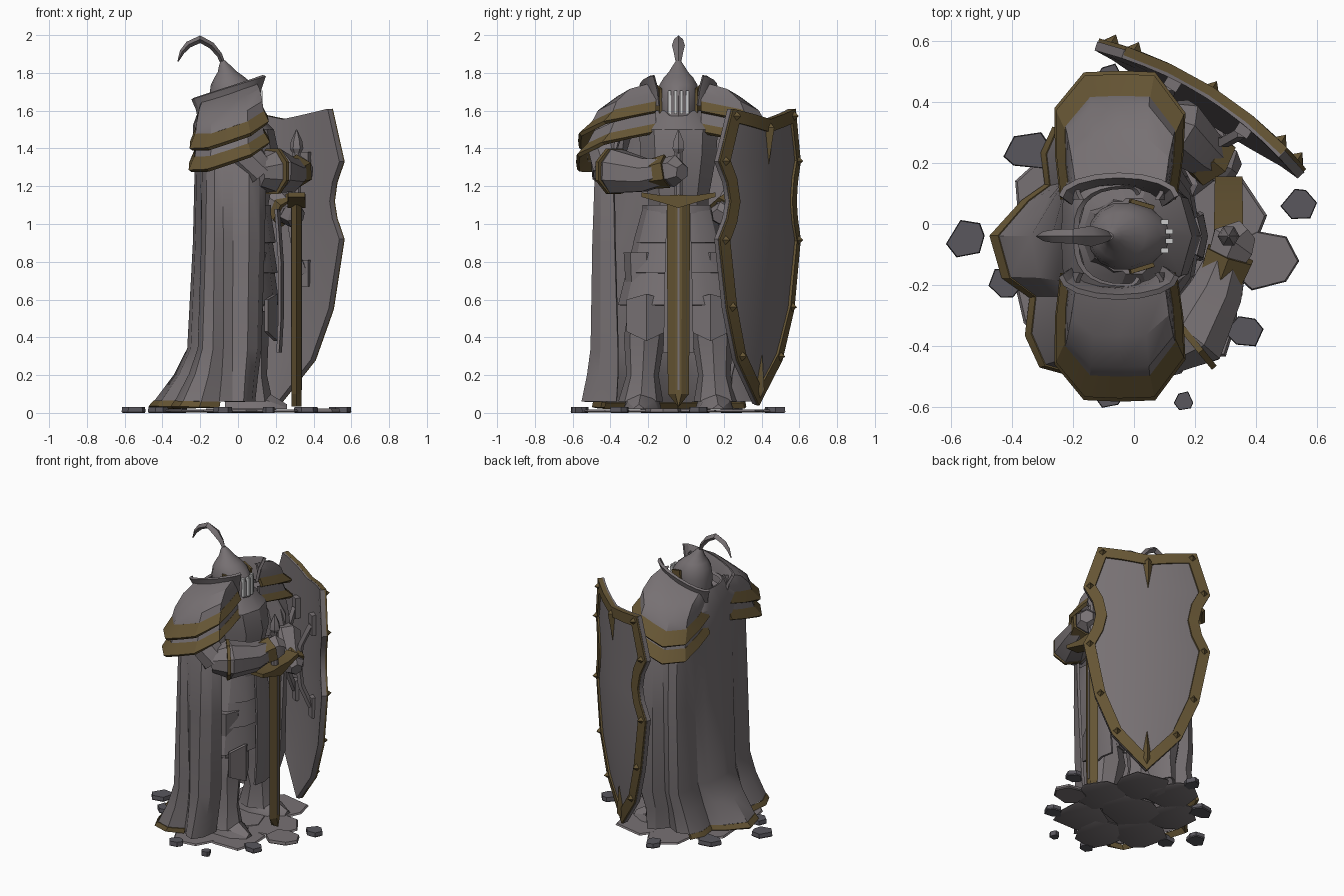
import bpy, bmesh, random
from math import sin, cos, pi, radians
from mathutils import Vector as V

if "Cube" in bpy.data.objects:
    bpy.data.objects.remove(bpy.data.objects["Cube"])
random.seed(4)
def material(name, *c):
    m = bpy.data.materials.new(name); m.diffuse_color = (*c, 1); return m
gold = material("gold", .13, .09, .034)
steel = material("steel", .185, .165, .172)
dark = material("dark_stone", .1, .095, .11)
pale = material("pale_bars", .55, .57, .56)
CY = -0.04  # body mirror plane

def finish(name, bm, mat=None, solid=0):
    bmesh.ops.remove_doubles(bm, verts=bm.verts, dist=1e-5)
    bmesh.ops.recalc_face_normals(bm, faces=bm.faces)
    me = bpy.data.meshes.new(name); bm.to_mesh(me); bm.free()
    ob = bpy.data.objects.new(name, me); bpy.context.collection.objects.link(ob)
    if solid:  # bake the thickness so plate rims shade sharp
        m = ob.modifiers.new("thick", "SOLIDIFY"); m.thickness = solid; m.offset = 0
        me = bpy.data.meshes.new_from_object(ob.evaluated_get(bpy.context.evaluated_depsgraph_get()))
        ob.modifiers.clear(); ob.data = me
    me.shade_smooth(); me.set_sharp_from_angle(angle=radians(28))
    me.materials.clear(); me.materials.append(mat or steel)
    return ob

def loft(name, rings, mat=None, loop=True, cap=True, solid=0):
    bm = bmesh.new()
    rows = [[bm.verts.new(p) for p in r] for r in rings]
    n = len(rows[0])
    for a, b in zip(rows, rows[1:]):
        for i in range(n if loop else n - 1):
            j = (i + 1) % n
            bm.faces.new((a[i], a[j], b[j], b[i]))
    if loop and cap:
        bm.faces.new(rows[0]); bm.faces.new(rows[-1])
    return finish(name, bm, mat, solid)

def oval(cx, cy, z, rx, ry, n=10, front=1):
    r = []
    for i in range(n):
        a = 2 * pi * i / n
        r.append((cx + rx * cos(a) * (front if cos(a) > 0 else 1), cy + ry * sin(a), z))
    return r

def limb(name, pts, radii, mat=None, n=8):
    pts = [V(p) for p in pts]; rings = []
    for i, p in enumerate(pts):
        t = (pts[min(i + 1, len(pts) - 1)] - pts[max(i - 1, 0)]).normalized()
        s = t.cross(V((0, 0, 1)) if abs(t.z) < .9 else V((1, 0, 0))).normalized()
        q = s.cross(t)
        rings.append([p + radii[i] * (s * cos(2 * pi * (k + .5) / n) + q * sin(2 * pi * (k + .5) / n)) for k in range(n)])
    return loft(name, rings, mat)

def box(name, c, s, mat=None, rot=0):
    bm = bmesh.new(); bmesh.ops.create_cube(bm, size=1)
    for v in bm.verts: v.co = V((v.co.x * s[0], v.co.y * s[1], v.co.z * s[2]))
    ob = finish(name, bm, mat); ob.location = c; ob.rotation_euler.z = rot
    return ob

def pyramid(name, base, apex, mat=None):
    bm = bmesh.new(); b = [bm.verts.new(p) for p in base]; a = bm.verts.new(apex)
    bm.faces.new(b)
    for i in range(len(b)): bm.faces.new((b[i], b[(i + 1) % len(b)], a))
    return finish(name, bm, mat)

def spow(v, e): return (1 if v >= 0 else -1) * abs(v) ** e

# broken stone base and debris
def slab(x, y, r, z0, z1, n=7, name="stone_slab", mat=None):
    ang = [2 * pi * (i + random.uniform(-.25, .25)) / n for i in range(n)]
    rad = [r * random.uniform(.85, 1.1) for _ in ang]
    loft(name, [[(x + k * q * cos(a), y + k * q * sin(a), z) for a, q in zip(ang, rad)]
                for k, z in ((.92, z0), (1, z0 + .006), (.95, z1))], mat)
slab(0, CY, .2, 0, .022)
for i in range(7):
    a = 2 * pi * i / 7 + .1
    slab(.0 + .26 * cos(a), CY + .34 * sin(a), .175, .002, random.uniform(.016, .026))
slab(.42, -.12, .115, 0, .024)
for x, y, r in ((-.55, -.05, .065), (-.42, -.19, .055), (-.35, .24, .075), (.36, -.35, .06), (.165, -.58, .033),
                (-.08, -.56, .05), (.545, .06, .06), (-.08, .47, .055)):
    slab(x, y, r, 0, .032, 6, "stone_debris", dark)

# cape with folds, flaring wider on the sword side
def cape_ring(z, rxb, rxf, ry, fold, e=.8):
    pts = []; n = 20
    for i in range(n + 1):
        a = radians(52 + 256 * i / n)
        k = 1 - fold * (0, .3, 1, .3)[(i + 2) % 4]
        k *= 1 - .16 * max(0, min(1, (.34 - z) / .2)) * (sin(a) > .2)
        c, s = spow(cos(a), e), spow(sin(a), e - .1)
        pts.append((-.02 + k * (rxf if c > 0 else rxb) * c, CY + k * ry * s, z))
    return pts
CR = [(1.63, .17, .05, .16, 0), (1.52, .21, .12, .36, .03), (1.32, .2, .26, .44, .08), (.9, .21, .26, .455, .13),
      (.34, .24, .25, .465, .18, .85), (.2, .31, .23, .485, .2, .92), (.06, .415, .21, .515, .22, .97)]
loft("cape", [cape_ring(*c) for c in CR], loop=False, solid=.018)
loft("cape_hem", [cape_ring(.058, .417, .21, .517, .22, .97)[6:-4], cape_ring(.028, .445, .21, .525, .22, .97)[6:-4]], gold, loop=False, solid=.024)

# torso, waist and skirt plates
loft("breastplate", [oval(0, CY, z, x, y, 10) for z, x, y in
     ((1.0, .14, .16), (1.15, .17, .17), (1.36, .22, .21), (1.5, .19, .22), (1.6, .09, .13))])
loft("gorget", [oval(-.03, CY, z, r, r, 10) for z, r in ((1.45, .17), (1.55, .13), (1.6, .12))])
for z0, z1, x0, y0 in ((1.08, .9, .15, .18), (.93, .74, .16, .22), (.77, .57, .17, .26)):
    loft("skirt_plate", [oval(.01, CY, z0, x0, y0, 12), oval(.01, CY, z1, x0 + .03, y0 + .05, 12)], cap=False, solid=.02)
loft("belt", [oval(.01, CY, z, .165, .19, 12) for z in (1.04, 1.1)])
loft("tabard", [[(x, CY - w, z), (x + .015, CY, z), (x, CY + w, z)] for x, w, z in
     ((.2, .06, 1.08), (.22, .07, .8), (.22, .075, .5), (.21, .08, .32))], loop=False, solid=.015)

ARC = [(.85, 0), (.95, .35), (1, .68), (.55, 1), (0, 1.01), (-.55, 1), (-1, .72), (-.98, .35), (-.9, 0)]
for s in (-1, 1):
    # legs and armoured boots
    y = CY + s * .17
    loft("thigh", [oval(.03, y, z, r, r, 8) for z, r in ((.85, .12), (.5, .1))])
    loft("greave", [oval(x, y + s * o, z, r, r * .95, 8, 1.15) for z, x, r, o in
         ((.54, .05, .1, 0), (.4, .03, .115, .01), (.2, .05, .09, .02), (.06, .04, .125, .03))])
    loft("knee_plate", [[(.15, y - .1, z), (.2, y, z + d), (.15, y + .1, z)] for z, d in ((.6, .03), (.5, 0), (.43, -.05))],
         loop=False, solid=.02)
    loft("boot", [[(x, y + s * o - w, .02), (x, y + s * o - w * .8, h * .6), (x, y + s * o, h),
                   (x, y + s * o + w * .8, h * .6), (x, y + s * o + w, .02)] for x, w, h, o in
         ((-.07, .07, .1, .01), (.05, .1, .16, .02), (.17, .09, .1, .03), (.26, .03, .045, .04))])
    # layered pauldrons with flared trim, and standing collar
    def arc(rx, ry, zb, off=.12):
        return [(-.045 + rx * a, CY + s * (off + ry * b), zb + .34 * rx * a - .25 * ry * b) for a, b in ARC]
    loft("pauldron_lower", [arc(.165, .32, 1.54), arc(.18, .365, 1.46)], loop=False, solid=.016)
    loft("pauldron_lower_trim", [arc(.178, .355, 1.475), arc(.208, .41, 1.425)], gold, loop=False, solid=.022)
    loft("pauldron_upper", [arc(.14, .06, 1.7), arc(.155, .2, 1.69), arc(.168, .3, 1.64), arc(.174, .33, 1.59)], loop=False, solid=.016)
    loft("pauldron_upper_trim", [arc(.172, .315, 1.595), arc(.203, .4, 1.535)], gold, loop=False, solid=.022)
    loft("collar", [[(-.05 + w * cos(a), CY + s * (o + .07 * sin(a)), z + .32 * w * cos(a)) for a in [pi * i / 8 for i in range(9)]]
         for w, o, z in ((.15, .1, 1.58), (.165, .11, 1.66), (.19, .13, 1.725))], loop=False, solid=.018)
    # visor frame hugging the helmet
    def hp(a, z): return (-.04 + .172 * cos(radians(a)), CY + s * .118 * sin(radians(a)), z)
    loft("visor_trim", [[hp(a, z), hp(b, z + d)] for a, b, z, d in
         ((80, 52, 1.735, -.02), (82, 54, 1.66, 0), (78, 52, 1.57, .015), (45, 40, 1.525, .04), (0, 0, 1.505, .04))],
         gold, loop=False, solid=.014)

# helmet, visor bars, plume
loft("helmet", [oval(-.04 + d, CY, z, r, r, 14, f) for z, r, f, d in
     ((1.5, .09, 1.45, 0), (1.55, .108, 1.48, 0), (1.68, .112, 1.42, 0), (1.735, .104, 1.2, 0), (1.775, .08, 1.05, -.005),
      (1.805, .052, 1, -.015), (1.84, .03, 1, -.03), (1.865, .012, 1, -.04))])
for y in (-.047, -.016, .016, .047):
    box("visor_bar", (.124 - abs(y) * .5, CY + y, 1.645), (.025, .016, .125), pale)
loft("plume", [[(x + t * nx, CY, z + t * nz), (x, CY - w, z), (x - t * nx, CY, z - t * nz), (x, CY + w, z)] for x, z, w, t, nx, nz in
     ((-.075, 1.84, .012, .012, .9, .3), (-.098, 1.895, .022, .015, .85, .5), (-.14, 1.945, .034, .018, .6, .8), (-.2, 1.978, .024, .02, 0, 1),
      (-.262, 1.95, .022, .018, -.6, .8), (-.297, 1.91, .016, .013, -.8, .6), (-.318, 1.86, .003, .003, -1, .3))])

# right arm
limb("right_upper_arm", [(-.03, -.38, 1.5), (.03, -.42, 1.37), (.12, -.41, 1.26)], [.1, .1, .09])
limb("right_forearm", [(.1, -.43, 1.27), (.19, -.37, 1.28), (.27, -.22, 1.26), (.31, -.1, 1.28)], [.075, .125, .095, .07])
limb("right_elbow_trim", [(.18, -.385, 1.28), (.196, -.372, 1.28)], [.13, .128], gold)
limb("right_cuff", [(.285, -.18, 1.265), (.315, -.1, 1.28)], [.08, .09], gold, 6)
limb("right_fist", [(.3, -.12, 1.28), (.325, -.06, 1.28), (.37, -.02, 1.275)], [.07, .085, .045], None, 6)
# left arm reaching for the shield
limb("left_upper_arm", [(-.03, .3, 1.5), (.03, .33, 1.35), (.08, .32, 1.18)], [.1, .1, .09])
limb("left_forearm", [(.06, .34, 1.19), (.14, .31, 1.16), (.22, .24, 1.1), (.27, .2, 1.06)], [.07, .11, .085, .065])
limb("left_cuff", [(.225, .235, 1.09), (.26, .205, 1.06)], [.085, .095], gold, 6)
limb("left_fist", [(.25, .21, 1.07), (.3, .19, 1.05), (.33, .17, 1.04)], [.065, .07, .04], None, 6)

# sword, point down
SX = .31
loft("blade", [[(SX + .026, CY - w * .3, z), (SX, CY - w, z), (SX - .026, CY - w * .3, z),
                (SX - .026, CY + w * .3, z), (SX, CY + w, z), (SX + .026, CY + w * .3, z)] for z, w in
     ((1.12, .062), (.1, .056), (.035, .004))], gold)
box("blade_fuller", (SX, CY, .61), (.058, .012, .98))
loft("sword_guard", [[(SX - d, y, z - h), (SX + d, y, z - h), (SX + d, y, z + h), (SX - d, y, z + h)] for y, z, d, h in
     ((-.235, 1.155, .045, .012), (-.12, 1.13, .047, .02), (CY, 1.12, .048, .035), (.04, 1.13, .047, .02), (.155, 1.155, .045, .012))], gold)
limb("sword_grip", [(SX, CY, 1.13), (SX, CY, 1.4)], [.025, .022])
limb("pommel", [(SX, CY, z) for z in (1.37, 1.4, 1.44, 1.5)], [.02, .036, .03, .003], None, 6)

# shield: bowed plate in local width u, height z, outward w
def sh(u, z, w=0):
    w += .07 * (1 - (u / .42) ** 2) - .075 * max(0, 1 - z / .7)
    return V((.208 + .84 * u + .53 * w, .366 - .53 * u + .85 * w, z))
ROWS = [(.31, 1.61), (.4, 1.33), (.345, 1.22), (.325, 1.12), (.345, 1.03), (.4, .92), (.33, .55), (.22, .28), (.005, .045)]
FR = [i / 4 for i in range(-4, 5)]
loft("shield_plate", [[sh(f * h, z - (.055 * (1 - abs(f)) if k == 0 else 0)) for f in FR] for k, (h, z) in enumerate(ROWS)],
     loop=False, solid=.03)
half = [(.155, 1.583)] + ROWS[:-1]
out = [(0, 1.555)] + half + [(0, .04)] + [(-u, z) for u, z in reversed(half)]
inn = []
for i, p in enumerate(out):  # mitred inset of the outline
    p, a, b = V(p), V(out[i - 1]), V(out[(i + 1) % len(out)])
    d0, d1 = (p - a).normalized(), (b - p).normalized()
    n0, n1 = V((-d0.y, d0.x)), V((-d1.y, d1.x))
    inn.append(p - (n0 + n1) * (.068 / (1 + n0.dot(n1))))
loft("shield_rim", [[sh(u, z, .012) for u, z in out], [sh(q.x, q.y, .012) for q in inn]], gold, cap=False, solid=.03)
for i, (u, z) in enumerate(out):  # rivets on the main corners
    if (abs(u), z) in ((.31, 1.61), (.4, 1.33), (.4, .92), (.33, .55), (.22, .28)):
        m = (V((u, z)) + inn[i]) / 2; r = .028
        pyramid("shield_rivet", [sh(m.x + a * r, m.y + b * r, .022) for a, b in ((1, 0), (0, 1), (-1, 0), (0, -1))],
                sh(m.x, m.y, .055), gold)
for name, z0, zm, z1 in (("shield_top_spike", 1.55, 1.51, 1.31), ("shield_bottom_spike", .05, .12, .32)):
    pyramid(name, [sh(0, z0, .014), sh(.032, zm, .014), sh(0, z1, .014), sh(-.032, zm, .014)], sh(0, zm, .05), gold)
# straps and grip behind the shield
ROT = -.558
for u, z in ((.16, 1.31), (.16, .74), (-.12, 1.31), (-.12, .74)):
    box("strap_mount", sh(u, z, -.03), (.05, .035, .14), None, ROT)
    limb("shield_strap", [sh(u, z, -.04), sh(u * .8, (z + 1.03) / 2, -.1), sh(.1 * u / abs(u), 1.04, -.11)], [.02, .02, .02], None, 4)
box("shield_grip", sh(.0, 1.04, -.11), (.26, .035, .05), None, ROT)

for m in bpy.data.materials:
    if m.users and not m.is_grease_pencil:
        m.use_nodes = True
        m.node_tree.nodes["Principled BSDF"].inputs["Base Color"].default_value = m.diffuse_color
